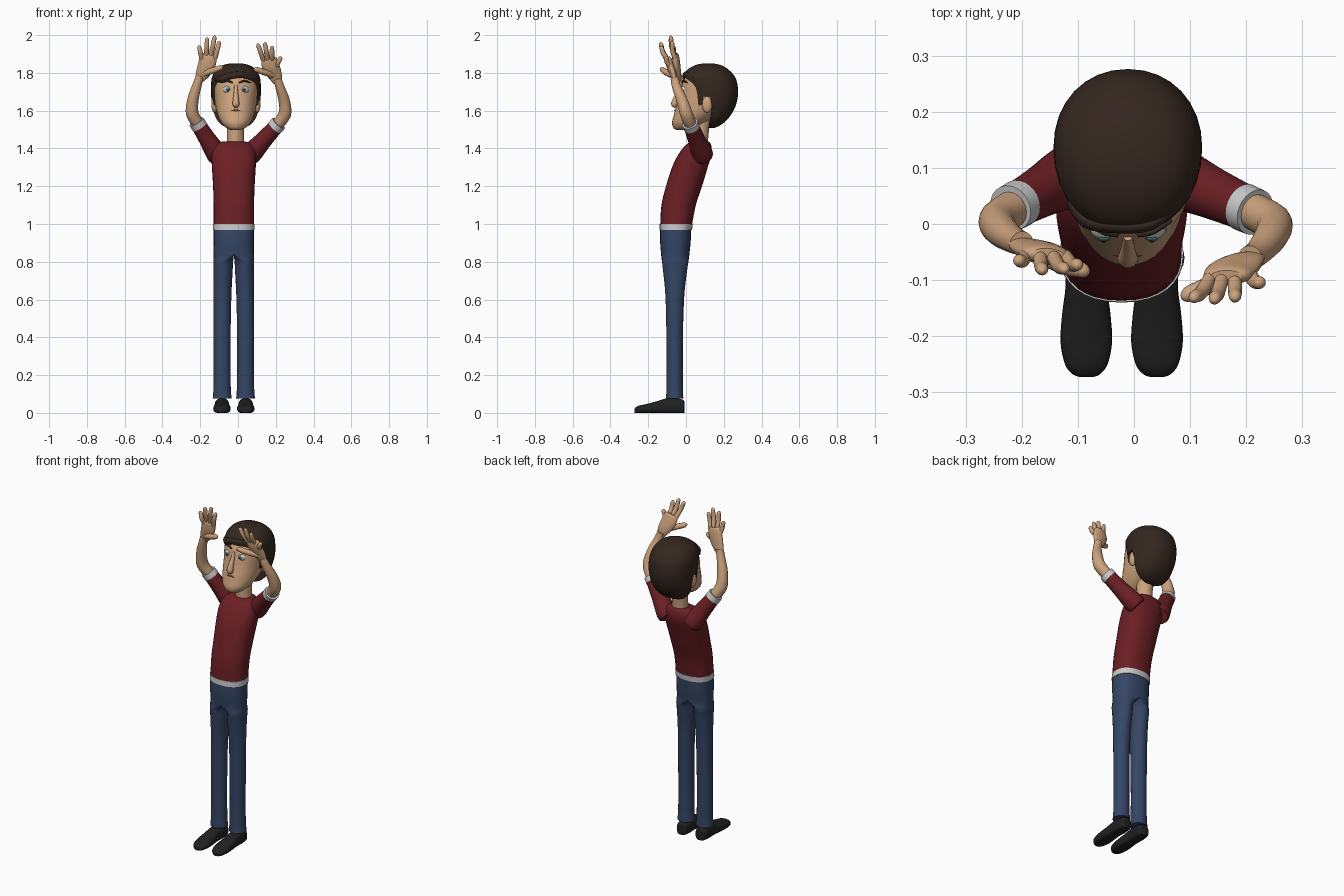
import bpy, bmesh, math
from mathutils import Vector as V

def mat(name, c):
    m = bpy.data.materials.new(name)
    m.diffuse_color = (*c, 1)
    return m

SKIN = mat("skin", (0.62, 0.37, 0.21))
SHIRT = mat("shirt_red", (0.15, 0.014, 0.018))
TRIM = mat("trim", (0.55, 0.55, 0.55))
JEANS = mat("denim", (0.035, 0.06, 0.13))
HAIR = mat("hair_brown", (0.035, 0.02, 0.014))
SHOE = mat("shoe_black", (0.015, 0.015, 0.015))
WHITE = mat("eye_white", (0.75, 0.75, 0.72))
IRIS = mat("iris_green", (0.08, 0.25, 0.22))
LIP = mat("lip", (0.35, 0.16, 0.1))

def ring(c, u, v, n=24, p=2.0):
    """Superellipse ring around c with half-axis vectors u and v."""
    f = lambda t: math.copysign(abs(t) ** (2 / p), t) if abs(t) > 1e-6 else 0
    return [V(c) + V(u) * f(math.cos(2 * math.pi * i / n)) + V(v) * f(math.sin(2 * math.pi * i / n))
            for i in range(n)]

def refine(rings, k=4):
    """Smooth in-between rings through the given ones."""
    out = []
    for i in range(len(rings) - 1):
        quad = [rings[max(i - 1, 0)], rings[i], rings[i + 1], rings[min(i + 2, len(rings) - 1)]]
        for s in range(k):
            t = s / k
            out.append([0.5 * (2 * b + (c - a) * t + (2 * a - 5 * b + 4 * c - d) * t * t
                               + (3 * b - a - 3 * c + d) * t ** 3) for a, b, c, d in zip(*quad)])
    return out + [rings[-1]]

def skin(name, rings, material, half=False, at_x=0):
    bm = bmesh.new()
    vs = [[bm.verts.new(p) for p in r] for r in rings]
    n = len(vs[0])
    for a, b in zip(vs, vs[1:]):
        for i in range(n):
            q = (a[i], a[(i + 1) % n], b[(i + 1) % n], b[i])
            if not (half and all(v.co.x < 1e-4 for v in q)):
                bm.faces.new(q)
    bm.faces.new(vs[0][::-1])
    bm.faces.new(vs[-1])
    bmesh.ops.recalc_face_normals(bm, faces=bm.faces)
    me = bpy.data.meshes.new(name)
    bm.to_mesh(me)
    bm.free()
    ob = bpy.data.objects.new(name, me)
    bpy.context.collection.objects.link(ob)
    me.materials.append(material)
    ob.location.x = at_x
    if half:
        ob.modifiers.new("mirror", 'MIRROR')
    smooth(ob)
    return ob

def smooth(ob, angle=50):
    bpy.ops.object.select_all(action='DESELECT')
    ob.select_set(True)
    bpy.context.view_layer.objects.active = ob
    bpy.ops.object.shade_smooth_by_angle(angle=math.radians(angle))

def stack(name, cx, rows, material, p=2.0):
    """Horizontal sections: (z, y front, y back, half width)."""
    return skin(name, refine([ring((cx, (a + b) / 2, z), (w, 0, 0), (0, (b - a) / 2, 0), 32, p)
                              for z, a, b, w in rows]), material)

def tube(name, pts, material, wide=(1, 0.01, 0), flat=1.0, n=14):
    """Tube through (x, y, z, radius); flat scales the depth across the wide axis."""
    P = [V(q[:3]) for q in pts]
    rings = []
    for i, q in enumerate(pts):
        t = (P[min(i + 1, len(P) - 1)] - P[max(i - 1, 0)]).normalized()
        v = t.cross(V(wide)).normalized()
        u = v.cross(t)
        rings.append(ring(P[i], u * q[3], v * q[3] * flat, n))
    return skin(name, refine(rings), material)

def ball(name, c, r, material, p=2.0):
    rows = [(c[2] + r[2] * math.sin(a), math.cos(a)) for a in [math.radians(d) for d in range(-88, 89, 11)]]
    return skin(name, [ring((c[0], c[1], z), (r[0] * s, 0, 0), (0, r[1] * s, 0), 20, p) for z, s in rows], material)

# Trousers: one leg with half the pelvis, mirrored
CX = -0.022
legs = [ring((x, y, z), (w, 0, 0), (0, d, 0)) for x, y, z, w, d in [
    (0.062, -0.06, 0.075, 0.050, 0.046), (0.062, -0.06, 0.16, 0.045, 0.043), (0.062, -0.06, 0.42, 0.045, 0.044),
    (0.060, -0.059, 0.62, 0.047, 0.050), (0.057, -0.058, 0.74, 0.050, 0.062), (0.056, -0.057, 0.80, 0.052, 0.070)]]
for z, y, d in [(0.84, -0.057, 0.075), (0.91, -0.056, 0.081), (0.98, -0.054, 0.082)]:
    legs.append(ring((0, y, z), (0.107, 0, 0), (0, d, 0), 24, 2.3))
legs = [[V((max(p.x, 0), p.y, p.z)) for p in r] for r in refine([[V((max(p.x, 0), p.y, p.z)) for p in r] for r in legs])]
skin("trousers", legs, JEANS, True, CX)

# Shoes: sections from heel to toe, flattened on the ground
shoe = [ring((0.063, y, h * 0.45), (w, 0, 0), (0, 0, h * 0.55), 24, 2.4) for y, w, h in [
    (-0.008, 0.018, 0.055), (-0.016, 0.032, 0.07), (-0.06, 0.039, 0.078), (-0.11, 0.037, 0.075), (-0.16, 0.043, 0.060),
    (-0.21, 0.046, 0.047), (-0.25, 0.038, 0.038), (-0.268, 0.024, 0.028), (-0.273, 0.010, 0.020)]]
skin("shoes", [[V((p.x, p.y, max(p.z, 0))) for p in r] for r in refine(shoe)], SHOE, True, CX)

# Shirt body and hem
stack("shirt", CX, [(0.985, -0.137, 0.030, 0.107), (1.10, -0.130, 0.052, 0.107), (1.20, -0.106, 0.085, 0.110),
                    (1.30, -0.074, 0.115, 0.116), (1.36, -0.045, 0.133, 0.118), (1.40, -0.018, 0.136, 0.110),
                    (1.425, 0.008, 0.130, 0.092), (1.437, 0.030, 0.120, 0.060)], SHIRT, 2.3)
stack("shirt_hem", CX, [(0.968, -0.140, 0.032, 0.110), (1.0, -0.139, 0.036, 0.110)], TRIM, 2.3)

# Neck and head
stack("neck", -0.013, [(1.40, 0.03, 0.118, 0.047), (1.46, 0.03, 0.118, 0.044), (1.56, 0.03, 0.13, 0.046)], SKIN)
HX = -0.011
stack("head", HX, [(1.497, -0.050, 0.01, 0.025), (1.508, -0.066, 0.05, 0.050), (1.535, -0.074, 0.10, 0.076),
                   (1.57, -0.066, 0.15, 0.094), (1.61, -0.056, 0.20, 0.105), (1.66, -0.042, 0.23, 0.112),
                   (1.72, -0.028, 0.24, 0.118), (1.77, -0.008, 0.23, 0.114), (1.81, 0.04, 0.20, 0.085)], SKIN, 2.15)

# Hair: full cap, with the face and ear opening cut away
hair = stack("hair", HX, [(1.508, 0.115, 0.150, 0.04), (1.525, 0.085, 0.185, 0.075), (1.56, 0.04, 0.225, 0.105),
                          (1.62, 0.01, 0.261, 0.124), (1.69, 0.0, 0.276, 0.132), (1.75, -0.013, 0.270, 0.131),
                          (1.785, -0.014, 0.255, 0.124), (1.82, 0.012, 0.222, 0.103), (1.841, 0.05, 0.185, 0.070),
                          (1.85, 0.09, 0.145, 0.030)], HAIR, 2.1)
opening = [(-0.3, 1.772), (0.0, 1.772), (0.035, 1.745), (0.052, 1.69), (0.058, 1.625), (0.085, 1.63),
           (0.092, 1.675), (0.128, 1.675), (0.138, 1.62), (0.122, 1.53), (0.11, 1.4), (-0.3, 1.4)]
cutter = skin("opening_cutter", [[V((x, y, z)) for y, z in opening] for x in (-0.4, 0.4)], HAIR)
cut = hair.modifiers.new("opening", 'BOOLEAN')
cut.operation, cut.object = 'DIFFERENCE', cutter
new = bpy.data.meshes.new_from_object(hair.evaluated_get(bpy.context.evaluated_depsgraph_get()))
hair.modifiers.clear()
hair.data = new
bpy.data.objects.remove(cutter)
smooth(hair, 40)
# Swept fringe
tube("fringe", [(-0.115, 0.04, 1.765, 0.012), (-0.085, 0.006, 1.768, 0.019), (-0.035, -0.004, 1.785, 0.018),
                (0.03, 0.0, 1.79, 0.016), (0.09, 0.045, 1.775, 0.010)], HAIR, (0, 0, 1), 0.7)

# Facial features
for s, side in ((-1, "left"), (1, "right")):
    ex = HX + s * 0.043
    ball(side + "_eye", (ex, 0.000, 1.71), (0.027, 0.029, 0.024), WHITE)
    ball(side + "_iris", (ex, -0.024, 1.711), (0.012, 0.007, 0.012), IRIS)
    ball(side + "_pupil", (ex, -0.029, 1.711), (0.005, 0.004, 0.005), SHOE)
    tube(side + "_brow", [(HX + s * 0.018, -0.020, 1.748, 0.004), (HX + s * 0.045, -0.013, 1.758, 0.006),
                          (HX + s * 0.078, 0.006, 1.748, 0.003)], HAIR, (0, 0, 1))
    ball(side + "_ear", (HX + s * 0.113, 0.112, 1.632), (0.017, 0.027, 0.043), SKIN)
tube("nose", [(HX, -0.022, 1.735, 0.008), (HX, -0.040, 1.69, 0.012), (HX, -0.058, 1.65, 0.017),
              (HX, -0.060, 1.632, 0.018), (HX, -0.050, 1.618, 0.009)], SKIN)
tube("mouth", [(HX - 0.035, -0.050, 1.598, 0.002), (HX, -0.059, 1.602, 0.004), (HX + 0.035, -0.050, 1.598, 0.002)],
     LIP, (0, 0, 1))

# Arms: sleeve, cuff, forearm, palm, then fingers as (knuckle, tip), thumb last
def arm(side, shoulder, cuff, forearm, palm, fingers):
    a, b = V(shoulder), V(cuff)
    d = (b - a).normalized()
    at = lambda p, r: (*p, r)
    tube(side + "_sleeve", [at(a - d * 0.03, 0.05), at(a, 0.056), at(a.lerp(b, 0.5), 0.046), at(b, 0.040)], SHIRT, n=24)
    tube(side + "_cuff", [at(b - d * 0.018, 0.043), at(b + d * 0.014, 0.042)], TRIM, n=24)
    tube(side + "_forearm", forearm, SKIN, n=18)
    tube(side + "_palm", palm, SKIN, V(fingers[3][0]) - V(fingers[0][0]), 0.42, 18)
    names = ("index", "middle", "ring", "little", "thumb")
    for name, (k, t) in zip(names, fingers):
        k, t = V(k), V(t)
        r = 0.016 if name == "thumb" else 0.0125
        bow = V((0, -0.006, 0.0))
        tube(side + "_" + name + "_finger", [at(k, r), at(k.lerp(t, 0.5) + bow, r), at(k.lerp(t, 0.85), r * 0.9),
                                             at(k.lerp(t, 0.96), r * 0.6), at(t, r * 0.15)], SKIN, n=12)

arm("left", (-0.115, 0.085, 1.375), (-0.213, 0.032, 1.53),
    [(-0.205, 0.035, 1.52, 0.032), (-0.242, 0.008, 1.585, 0.034), (-0.238, -0.01, 1.66, 0.030),
     (-0.215, -0.028, 1.74, 0.024), (-0.20, -0.035, 1.785, 0.022)],
    [(-0.205, -0.033, 1.765, 0.024), (-0.185, -0.042, 1.80, 0.038), (-0.165, -0.050, 1.845, 0.046),
     (-0.155, -0.055, 1.885, 0.043), (-0.152, -0.056, 1.90, 0.030)],
    [((-0.122, -0.058, 1.875), (-0.098, -0.075, 1.968)), ((-0.145, -0.056, 1.885), (-0.122, -0.083, 1.998)),
     ((-0.168, -0.054, 1.883), (-0.163, -0.085, 1.988)), ((-0.190, -0.050, 1.865), (-0.207, -0.068, 1.945)),
     ((-0.180, -0.045, 1.795), (-0.080, -0.088, 1.832))])
arm("right", (0.072, 0.085, 1.375), (0.207, 0.025, 1.523),
    [(0.198, 0.03, 1.512, 0.032), (0.247, 0.003, 1.58, 0.034), (0.245, -0.02, 1.65, 0.030),
     (0.222, -0.05, 1.725, 0.024), (0.207, -0.06, 1.77, 0.022)],
    [(0.212, -0.058, 1.75, 0.024), (0.195, -0.067, 1.79, 0.038), (0.175, -0.082, 1.83, 0.046),
     (0.165, -0.092, 1.865, 0.043), (0.162, -0.095, 1.88, 0.030)],
    [((0.135, -0.098, 1.865), (0.104, -0.135, 1.955)), ((0.157, -0.097, 1.868), (0.142, -0.138, 1.962)),
     ((0.180, -0.092, 1.862), (0.180, -0.135, 1.942)), ((0.203, -0.085, 1.835), (0.228, -0.108, 1.885)),
     ((0.190, -0.068, 1.785), (0.085, -0.133, 1.822))])
